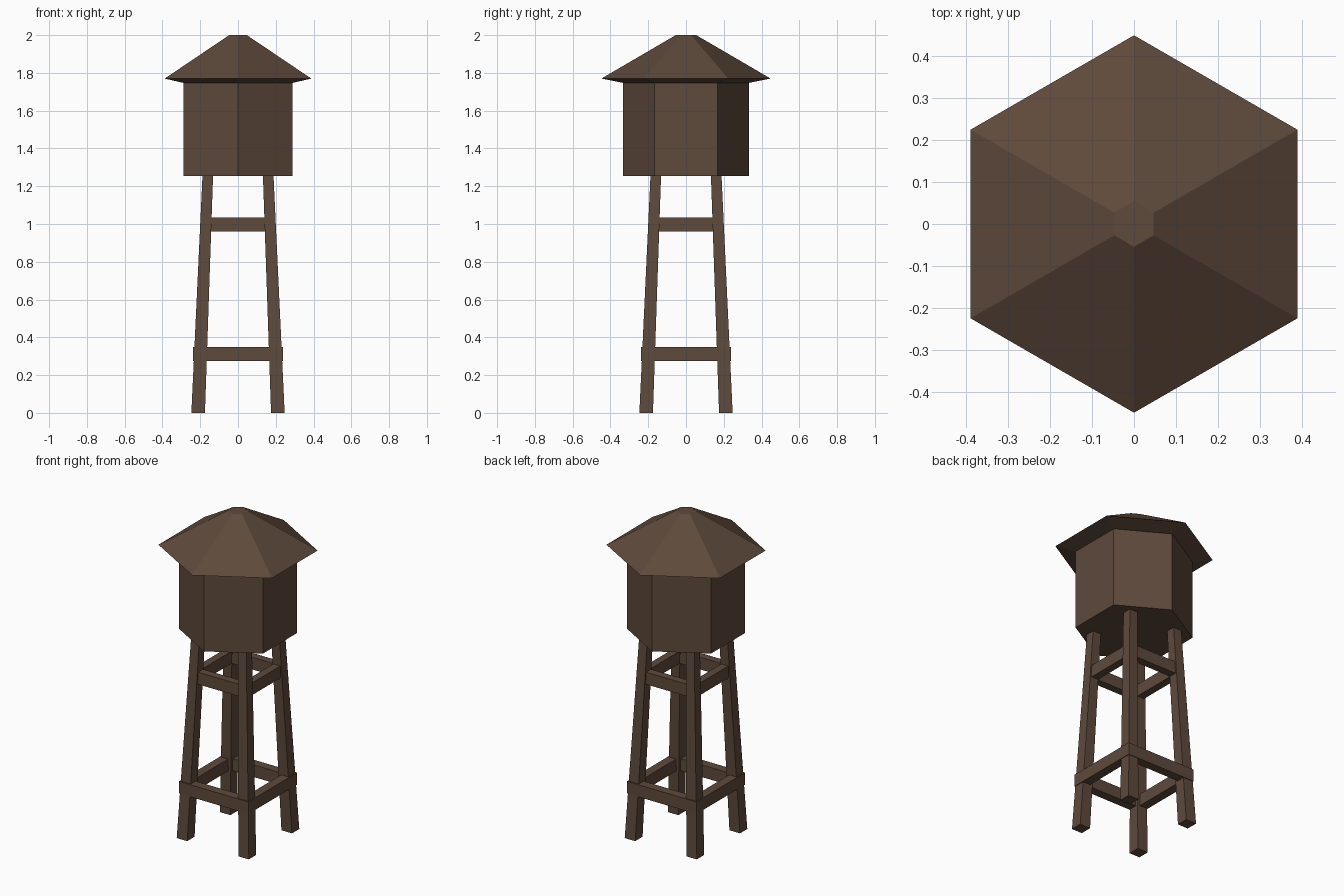
import bpy, bmesh, math

if "Cube" in bpy.data.objects:
    bpy.data.objects.remove(bpy.data.objects["Cube"])

brown = bpy.data.materials.new("dark brown wood")
brown.diffuse_color = (0.112, 0.067, 0.044, 1)
brown.use_nodes = True
brown.node_tree.nodes["Principled BSDF"].inputs["Base Color"].default_value = brown.diffuse_color


def loft(name, rings):
    """Skin a stack of equal-sized point rings, with closed ends."""
    bm = bmesh.new()
    loops = [[bm.verts.new(p) for p in ring] for ring in rings]
    n = len(loops[0])
    for a, b in zip(loops, loops[1:]):
        for i in range(n):
            j = (i + 1) % n
            bm.faces.new((a[i], a[j], b[j], b[i]))
    bm.faces.new(loops[0][::-1])
    bm.faces.new(loops[-1])
    bmesh.ops.recalc_face_normals(bm, faces=bm.faces)
    mesh = bpy.data.meshes.new(name)
    bm.to_mesh(mesh)
    bm.free()
    mesh.materials.append(brown)
    ob = bpy.data.objects.new(name, mesh)
    bpy.context.collection.objects.link(ob)
    return ob


def hexagon(r, z):
    return [(r * math.cos(math.radians(30 + 60 * i)),
             r * math.sin(math.radians(30 + 60 * i)), z) for i in range(6)]


def rect(cx, cy, hx, hy, z):
    return [(cx - hx, cy - hy, z), (cx + hx, cy - hy, z),
            (cx + hx, cy + hy, z), (cx - hx, cy + hy, z)]


# Hexagonal tank and roof with sloping eaves
loft("tank", [hexagon(0.333, 1.255), hexagon(0.333, 1.75)])
loft("roof", [hexagon(0.333, 1.747), hexagon(0.448, 1.77), hexagon(0.054, 2.0)])

# Four tapering, inward leaning legs
for sx, xn in ((-1, "left"), (1, "right")):
    for sy, yn in ((-1, "front"), (1, "back")):
        loft(f"{yn}_{xn}_leg", [
            rect(sx * 0.211, sy * 0.211, 0.036, 0.036, 0),
            rect(sx * 0.160, sy * 0.160, 0.028, 0.028, 1.256)])

# Two levels of cross braces: half length, centre offset, half thickness, heights
for level, length, off, half, z0, z1 in (
        ("lower", 0.238, 0.210, 0.028, 0.275, 0.35),
        ("upper", 0.165, 0.168, 0.024, 0.96, 1.035)):
    for s, yn, xn in ((-1, "front", "left"), (1, "back", "right")):
        loft(f"{level}_{yn}_brace", [rect(0, s * off, length, half, z) for z in (z0, z1)])
        # side braces butt against the front and back ones
        loft(f"{level}_{xn}_brace", [rect(s * off, 0, half, off - half, z) for z in (z0, z1)])
